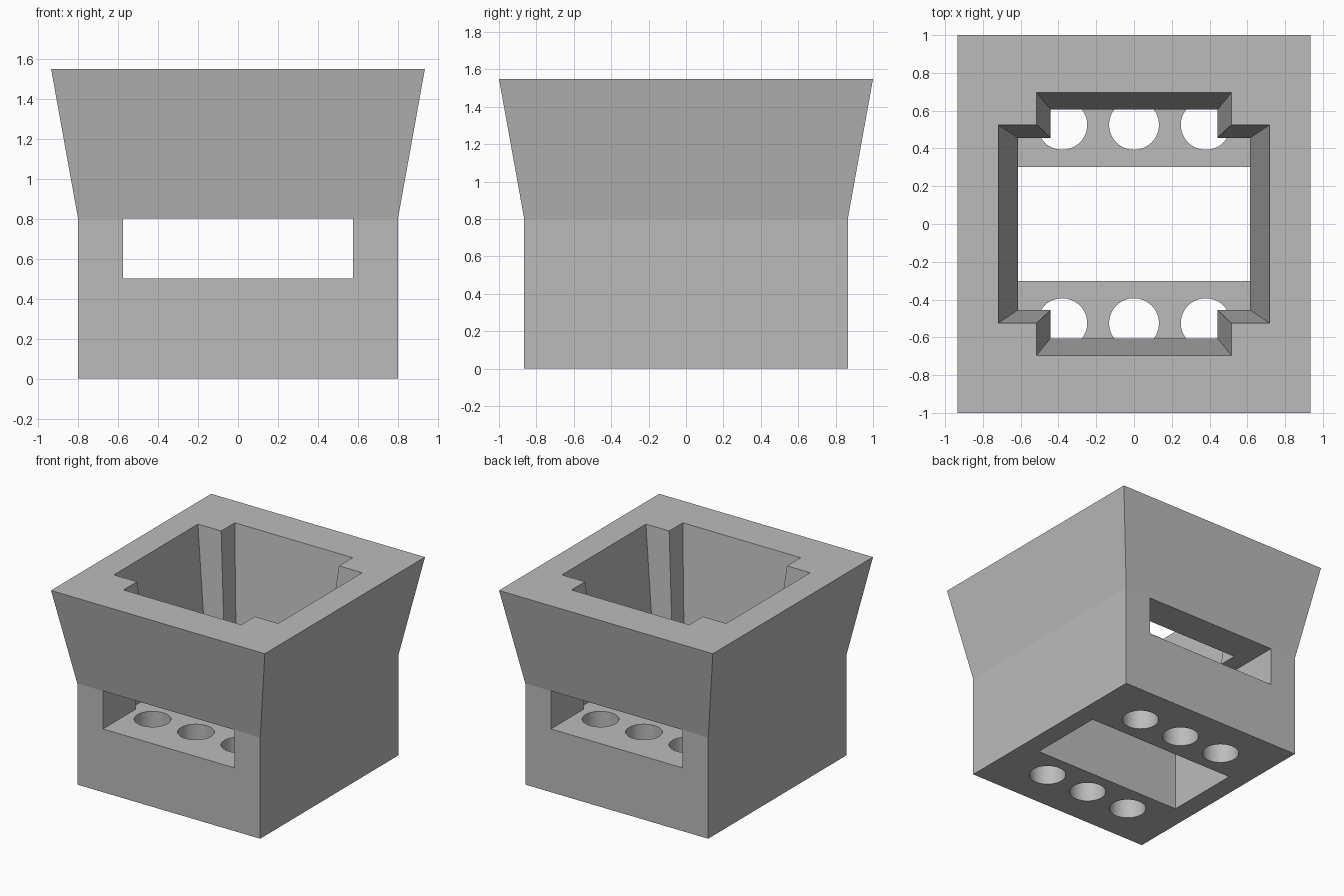
import bpy
import bmesh
import math

cube = bpy.data.objects.get("Cube")
if cube:
    bpy.data.objects.remove(cube, do_unlink=True)

grey = bpy.data.materials.new("plain_grey")
grey.use_nodes = True
colour = (0.5, 0.5, 0.5, 1)
grey.diffuse_color = colour
grey.node_tree.nodes["Principled BSDF"].inputs["Base Color"].default_value = colour


def loft(name, rings, smooth=False):
    """Closed solid through matching rings, listed from bottom to top."""
    bm = bmesh.new()
    loops = [[bm.verts.new((x, y, z)) for x, y in pts] for pts, z in rings]
    bm.faces.new(loops[0][::-1])
    bm.faces.new(loops[-1])
    count = len(loops[0])
    for low, high in zip(loops, loops[1:]):
        for i in range(count):
            j = (i + 1) % count
            side = bm.faces.new((low[i], low[j], high[j], high[i]))
            side.smooth = smooth
    bmesh.ops.recalc_face_normals(bm, faces=bm.faces)
    mesh = bpy.data.meshes.new(name)
    bm.to_mesh(mesh)
    bm.free()
    mesh.materials.append(grey)
    obj = bpy.data.objects.new(name, mesh)
    bpy.context.collection.objects.link(obj)
    return obj


def rect(x, y):
    return [(-x, -y), (x, -y), (x, y), (-x, y)]


def cross(x, y, nx, ny):
    """Rectangle with its four corners notched in, anticlockwise."""
    return [(nx, -y), (nx, -ny), (x, -ny), (x, ny), (nx, ny), (nx, y),
            (-nx, y), (-nx, ny), (-x, ny), (-x, -ny), (-nx, -ny), (-nx, -y)]


def circle(cx, cy, r, sides=48):
    turns = [2 * math.pi * i / sides for i in range(sides)]
    return [(cx + r * math.cos(a), cy + r * math.sin(a)) for a in turns]


# Straight base flaring out to a wide rim
FLOOR, WAIST, RIM, OVER = 0.5, 0.8, 1.55, 1.7
body = loft("flared_housing", [(rect(0.8, 0.865), 0),
                               (rect(0.8, 0.865), WAIST),
                               (rect(0.935, 1.0), RIM)])

# Notched cavity that follows the flare, continued past the rim
inner = cross(0.615, 0.605, 0.442, 0.456)
top = cross(0.718, 0.695, 0.515, 0.525)
grow = (OVER - WAIST) / (RIM - WAIST)
beyond = [(a + (c - a) * grow, b + (d - b) * grow)
          for (a, b), (c, d) in zip(inner, top)]
cutters = [loft("cavity_cutter", [(inner, FLOOR), (inner, WAIST), (beyond, OVER)])]

# Slot from front to back, and the opening in the floor
cutters.append(loft("slot_cutter", [(rect(0.575, 1.2), FLOOR), (rect(0.575, 1.2), WAIST)]))
cutters.append(loft("floor_cutter", [(rect(0.647, 0.303), -0.2), (rect(0.647, 0.303), FLOOR)]))

# Two rows of three round holes
for y in (-0.525, 0.525):
    for x in (-0.38, 0, 0.38):
        ring = circle(x, y, 0.132)
        cutters.append(loft("hole_cutter", [(ring, -0.2), (ring, 0.65)], smooth=True))

# Cut everything, bake the result and remove the cutters
for cutter in cutters:
    cutter.hide_render = True
    mod = body.modifiers.new(cutter.name, "BOOLEAN")
    mod.operation = "DIFFERENCE"
    mod.solver = "EXACT"
    mod.object = cutter
bpy.context.view_layer.update()
graph = bpy.context.evaluated_depsgraph_get()
result = bpy.data.meshes.new_from_object(body.evaluated_get(graph))
body.modifiers.clear()
body.data = result
for cutter in cutters:
    bpy.data.objects.remove(cutter, do_unlink=True)
